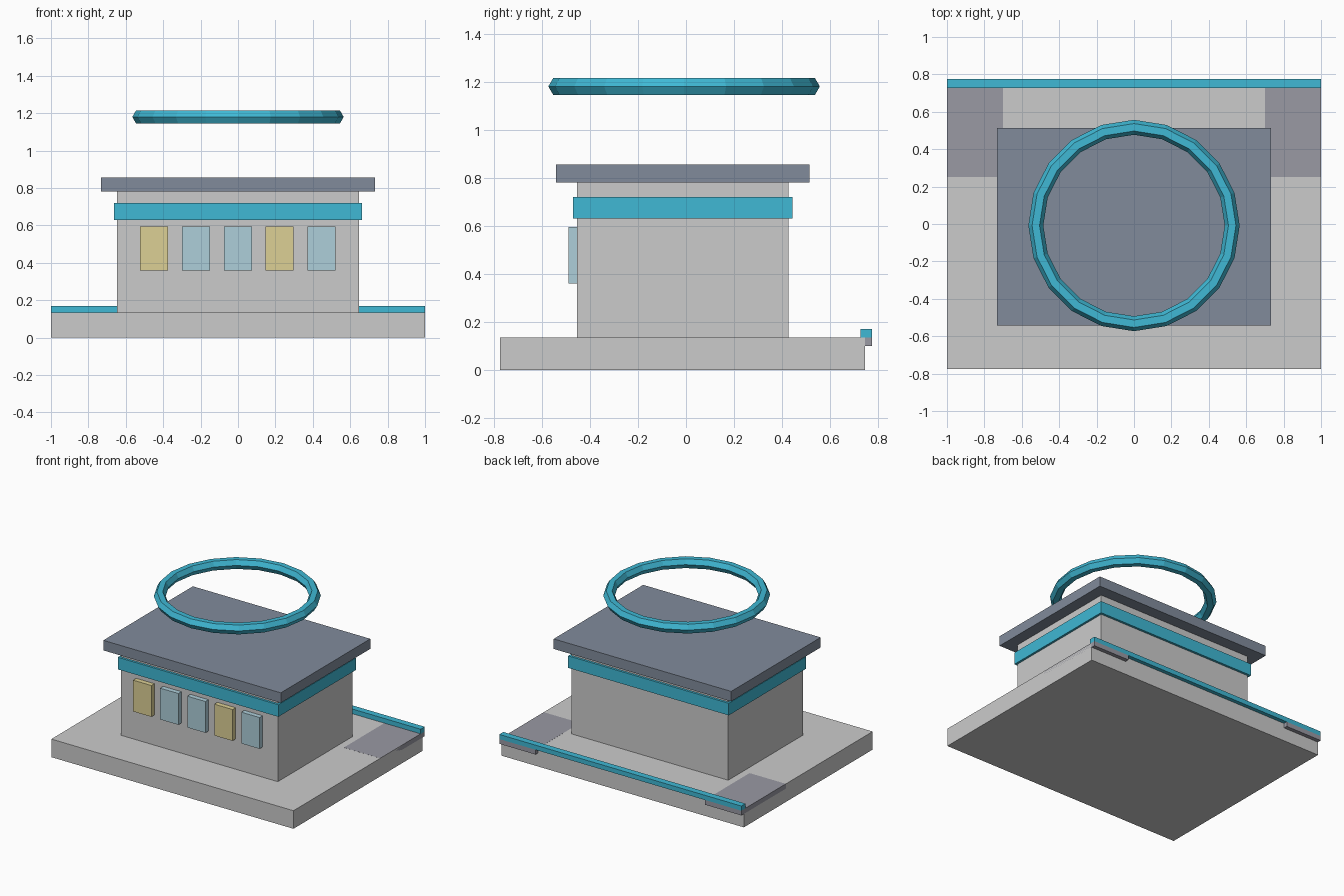
import bpy

if "Cube" in bpy.data.objects:
    bpy.data.objects.remove(bpy.data.objects["Cube"])

CY = -0.014  # shared centre line of the building


def material(name, rgb):
    m = bpy.data.materials.new(name)
    m.diffuse_color = (*rgb, 1)
    m.use_nodes = True
    m.node_tree.nodes["Principled BSDF"].inputs["Base Color"].default_value = m.diffuse_color
    return m


teal = material("teal", (0.05, 0.48, 0.66))
slate = material("slate", (0.22, 0.26, 0.33))
plate_grey = material("plate_grey", (0.32, 0.32, 0.37))
glass_blue = material("glass_blue", (0.42, 0.62, 0.70))
glass_yellow = material("glass_yellow", (0.72, 0.63, 0.30))


def box(name, x, y, z, mat=None):
    """Box from (min, max) pairs on each axis."""
    bpy.ops.mesh.primitive_cube_add(
        size=1, location=[(a + b) / 2 for a, b in (x, y, z)])
    o = bpy.context.object
    o.name = name
    o.scale = [b - a for a, b in (x, y, z)]
    bpy.ops.object.transform_apply(location=False, rotation=False, scale=True)
    if mat:
        o.data.materials.append(mat)
    return o


def centred(name, hx, hy, z, mat=None):
    return box(name, (-hx, hx), (CY - hy, CY + hy), z, mat)


# Stacked building
centred("base_slab", 1.0, 0.76, (0, 0.135))
centred("main_body", 0.647, 0.44, (0.135, 0.78))
centred("wall_band", 0.663, 0.457, (0.63, 0.72), teal)
centred("roof_slab", 0.733, 0.528, (0.78, 0.855), slate)

# Front windows
for i in range(5):
    cx = -0.448 + 0.2235 * i
    box(f"window_{i + 1}", (cx - 0.075, cx + 0.075), (-0.49, -0.45),
        (0.36, 0.594), glass_yellow if i in (0, 3) else glass_blue)

# Rear corner plates, flush with the base, and the edge strip over them
for side, x in (("left", (-1.0, -0.7)), ("right", (0.7, 1.0))):
    box(f"corner_plate_{side}", x, (0.25, 0.775), (0.10, 0.1355), plate_grey)
box("rear_edge_strip", (-1.0, 1.0), (0.727, 0.775), (0.135, 0.17), teal)

# Floating ring, low-poly with a hexagonal section
bpy.ops.mesh.primitive_torus_add(
    major_segments=20, minor_segments=6, major_radius=0.525,
    minor_radius=0.04, location=(0, -0.008, 1.18))
ring = bpy.context.object
ring.name = "floating_ring"
ring.data.materials.append(teal)
bpy.ops.object.shade_flat()
